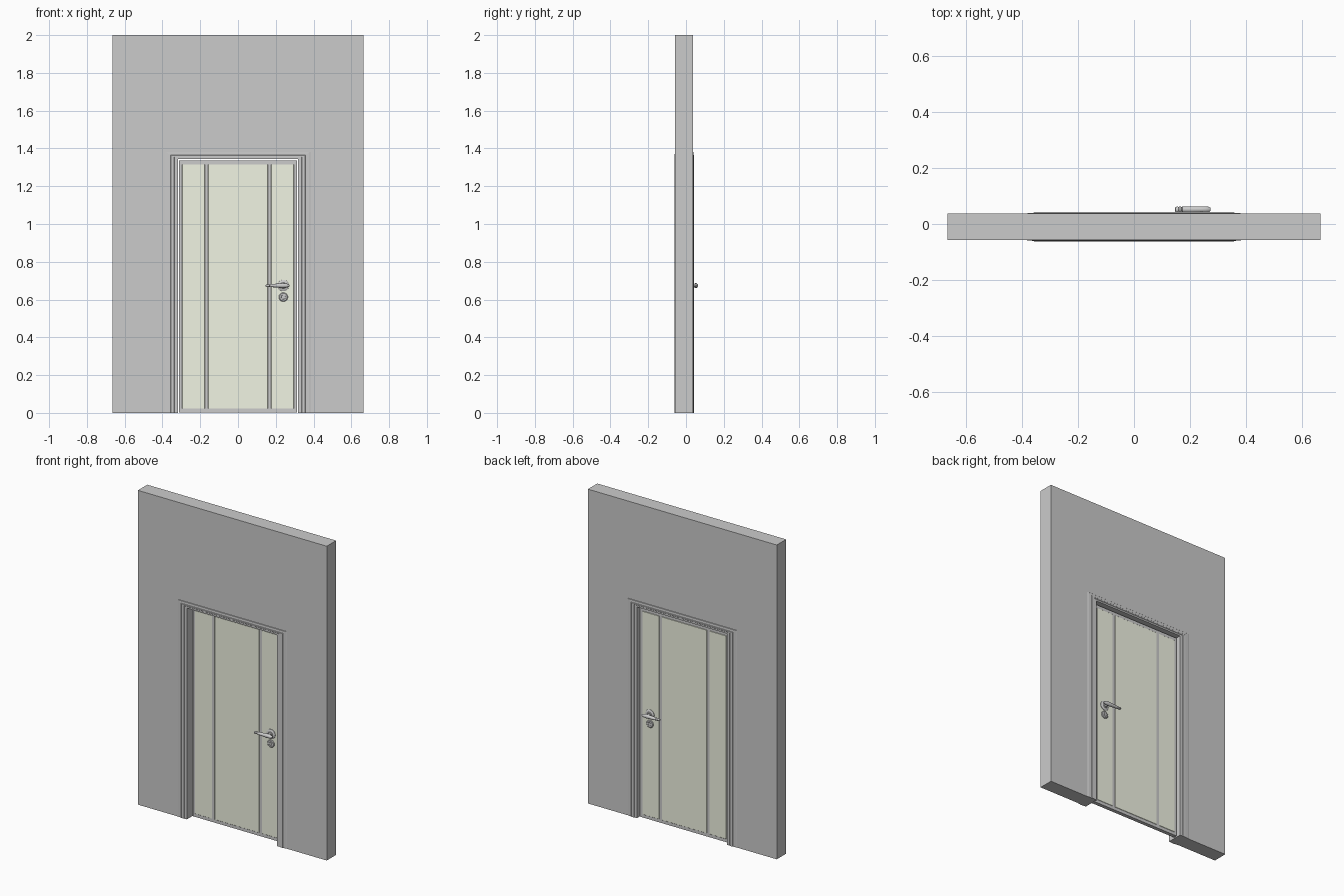
import bpy, bmesh
from math import sin, cos, tau, radians

if "Cube" in bpy.data.objects:
    bpy.data.objects.remove(bpy.data.objects["Cube"])


def finish(name, bm, mat=None, smooth=False):
    bmesh.ops.recalc_face_normals(bm, faces=bm.faces)
    me = bpy.data.meshes.new(name)
    bm.to_mesh(me)
    bm.free()
    ob = bpy.data.objects.new(name, me)
    bpy.context.collection.objects.link(ob)
    if mat:
        me.materials.append(mat)
    if smooth:
        bpy.ops.object.select_all(action='DESELECT')
        bpy.context.view_layer.objects.active = ob
        ob.select_set(True)
        bpy.ops.object.shade_smooth_by_angle(angle=radians(35))
    return ob


def portal(name, profile):
    """Sweep a closed profile of (half width, top, y) up, over and down a doorway."""
    bm = bmesh.new()
    legs = [[bm.verts.new(p) for p in ((-w, y, 0), (-w, y, t), (w, y, t), (w, y, 0))]
            for w, t, y in profile]
    n = len(legs)
    for i in range(n):
        a, b = legs[i], legs[(i + 1) % n]
        for k in range(3):
            bm.faces.new((a[k], a[k + 1], b[k + 1], b[k]))
    for k in (0, 3):
        bm.faces.new([leg[k] for leg in legs])
    return finish(name, bm)


def box(name, x, y, z, mat=None, bevel=0):
    bm = bmesh.new()
    bmesh.ops.create_cube(bm, size=1)
    for v in bm.verts:
        v.co = [r[0] + (c + 0.5) * (r[1] - r[0]) for c, r in zip(v.co, (x, y, z))]
    if bevel:
        bmesh.ops.bevel(bm, geom=bm.edges[:], offset=bevel, segments=1, affect='EDGES')
    return finish(name, bm, mat)


def lathe(name, rings, place, sides=24):
    """Stack elliptical rings (position, radius a, radius b); place maps them to xyz."""
    bm = bmesh.new()
    loops = [[bm.verts.new(place(d, a * cos(tau * i / sides), b * sin(tau * i / sides)))
              for i in range(sides)] for d, a, b in rings]
    for p, q in zip(loops, loops[1:]):
        for i in range(sides):
            j = (i + 1) % sides
            bm.faces.new((p[i], p[j], q[j], q[i]))
    bm.faces.new(loops[0])
    bm.faces.new(loops[-1])
    return finish(name, bm, smooth=True)


panel_mat = bpy.data.materials.new("pale_green")
panel_mat.diffuse_color = (0.88, 0.91, 0.77, 1)
panel_mat.use_nodes = True
panel_mat.node_tree.nodes["Principled BSDF"].inputs["Base Color"].default_value = panel_mat.diffuse_color

FRONT, BACK = -0.057, 0.037      # wall faces
IN_W, IN_T = 0.318, 1.344        # clear doorway
D0, D1 = -0.008, 0.016           # door slab faces

# wall with doorway, and the lining inside it
portal("wall", [(0.337, 1.357, FRONT), (0.665, 2, FRONT), (0.665, 2, BACK), (0.337, 1.357, BACK)])
portal("door_lining", [(IN_W, IN_T, FRONT), (0.337, 1.357, FRONT),
                       (0.337, 1.357, BACK), (IN_W, IN_T, BACK)])

# stepped architraves on both wall faces
for side, y, s in (("front", FRONT, -1), ("back", BACK, 1)):
    steps = [(0, 0, 0), (0, 0, .003), (.018, .010, .003), (.020, .012, .005),
             (.038, .019, .005), (.040, .021, .003), (.060, .036, .002), (.066, .038, 0)]
    portal(side + "_architrave", [(IN_W + a, IN_T + b, y + s * h) for a, b, h in steps])

# door slab with three raised panels on each face
box("door_slab", (-0.312, 0.312), (D0, D1), (0.002, 1.336))
for side, y0, y1 in (("front", D0 - .002, D0 + .003), ("back", D1 - .003, D1 + .002)):
    for part, x in (("left", (-.296, -.176)), ("middle", (-.158, .158)), ("right", (.176, .296))):
        box(f"{side}_{part}_panel", x, (y0, y1), (0.022, 1.316), panel_mat, 0.0015)

# handle sets, one per face
HX, HZ, LZ = 0.24, 0.674, 0.613
for side, face, s in (("front", D0 - .002, -1), ("back", D1 + .002, 1)):
    def out(z):
        return lambda d, a, b: (HX + a, face + s * d, z + b)

    def along(d, a, b):
        return (d, face + s * 0.034 + a, HZ + b)

    lathe(side + "_handle_rose", [(d, r, r) for d, r in
          ((0, .030), (.003, .030), (.006, .026), (.007, .016), (.010, .013))], out(HZ))
    lathe(side + "_handle_neck", [(0, .009, .009), (.034, .009, .009)], out(HZ))
    lathe(side + "_lever", [(.146, .006, .003), (.148, .009, .006), (.156, .010, .007),
          (.157, .008, .006), (.159, .008, .006), (.160, .010, .007), (.168, .010, .007),
          (.169, .008, .006), (.171, .008, .006), (.172, .010, .008), (.205, .011, .010),
          (.235, .011, .013), (.255, .011, .011), (.268, .009, .007), (.273, .005, .003)], along)
    lathe(side + "_lock_rose", [(d, r, r) for d, r in
          ((0, .024), (.003, .024), (.006, .020), (.006, .012), (.004, .011))], out(LZ))
    lathe(side + "_lock_barrel", [(0, .007, .007), (.008, .007, .007)], out(LZ + .003))
    ys = sorted((face, face + s * .007))
    box(side + "_lock_tail", (HX - .003, HX + .003), ys, (LZ - .010, LZ))
